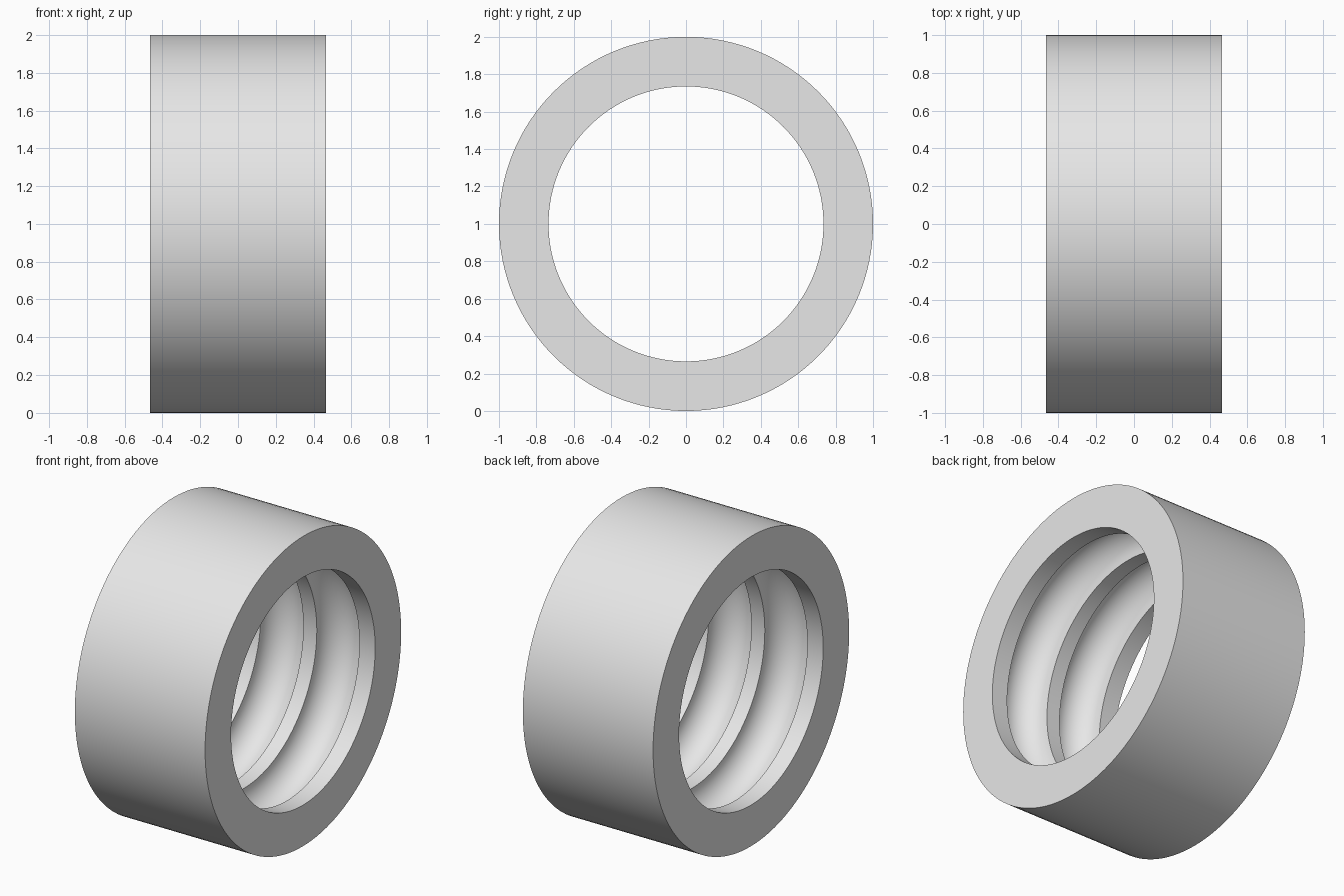
import bpy, bmesh
from math import sin, cos, pi, radians
from mathutils import Vector

cube = bpy.data.objects.get("Cube")
if cube:
    bpy.data.objects.remove(cube, do_unlink=True)

OUTER, BORE, HALF = 1.0, 0.735, 0.465
GROOVE_X, GROOVE_R = 0.2, 0.152
SEGMENTS, ARC_STEPS = 128, 16

metal = bpy.data.materials.new("light grey metal")
metal.use_nodes = True
grey = (0.8, 0.8, 0.8, 1)
metal.diffuse_color = grey
metal.node_tree.nodes["Principled BSDF"].inputs["Base Color"].default_value = grey


def groove(center):
    """Half-round ball groove cut into the bore, as (x, radius) points."""
    angles = [pi - pi * i / ARC_STEPS for i in range(ARC_STEPS + 1)]
    return [(center + GROOVE_R * cos(a), BORE + GROOVE_R * sin(a)) for a in angles]


# Ring cross-section: bore with two grooves, then the plain outside
profile = [(-HALF, BORE), *groove(-GROOVE_X), *groove(GROOVE_X),
           (HALF, BORE), (HALF, OUTER), (-HALF, OUTER)]

# Turn the section around the x axis
bm = bmesh.new()
verts = [bm.verts.new((x, 0, r)) for x, r in profile]
edges = [bm.edges.new((v, verts[i - 1])) for i, v in enumerate(verts)]
bmesh.ops.spin(bm, geom=verts + edges, cent=Vector((0, 0, 0)), axis=Vector((1, 0, 0)),
               angle=2 * pi, steps=SEGMENTS, use_merge=True)
bmesh.ops.remove_doubles(bm, verts=bm.verts, dist=0.0001)
bmesh.ops.recalc_face_normals(bm, faces=bm.faces)
bmesh.ops.translate(bm, verts=bm.verts, vec=(0, 0, OUTER))

mesh = bpy.data.meshes.new("grooved_ring")
bm.to_mesh(mesh)
bm.free()
mesh.materials.append(metal)
ring = bpy.data.objects.new("grooved_ring", mesh)
bpy.context.collection.objects.link(ring)

# Smooth the round surfaces, keep the rims and groove edges sharp
bpy.ops.object.select_all(action='DESELECT')
ring.select_set(True)
bpy.context.view_layer.objects.active = ring
bpy.ops.object.shade_smooth_by_angle(angle=radians(30))
